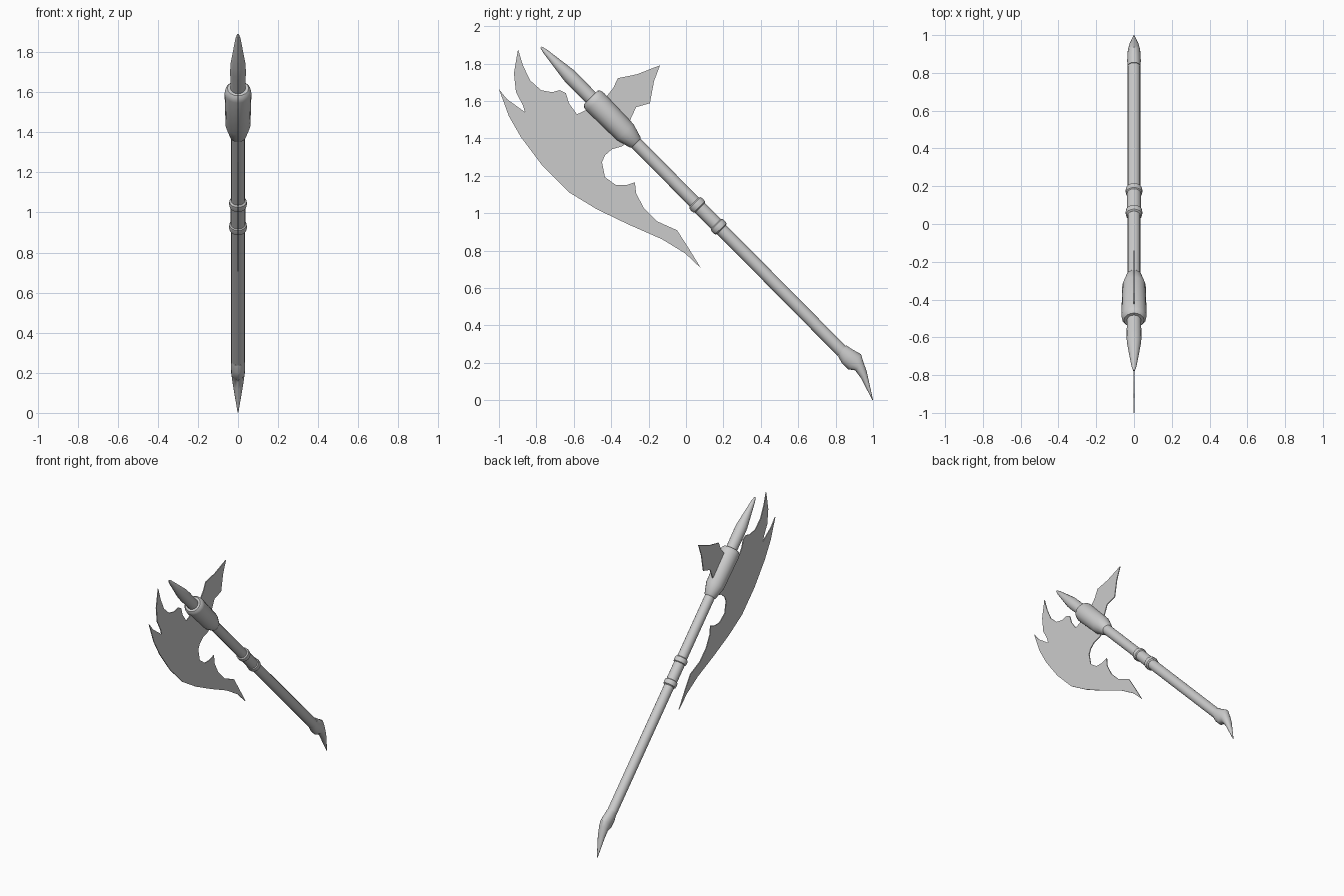
import bpy, bmesh, math
from mathutils import Vector

if "Cube" in bpy.data.objects:
    bpy.data.objects.remove(bpy.data.objects["Cube"])

TIP = Vector((0, -0.775, 1.888))            # spike tip, start of the tilted axis
AXIS = Vector((0, 1.611, -1.628)).normalized()
SIDE = Vector((0, -AXIS.z, AXIS.y))         # in-plane direction square to the axis
X = Vector((1, 0, 0))
SIDES = 16


def finish(name, bm, angle=None):
    bmesh.ops.recalc_face_normals(bm, faces=bm.faces)
    mesh = bpy.data.meshes.new(name)
    bm.to_mesh(mesh)
    bm.free()
    obj = bpy.data.objects.new(name, mesh)
    bpy.context.collection.objects.link(obj)
    if angle:
        bpy.ops.object.select_all(action='DESELECT')
        obj.select_set(True)
        bpy.context.view_layer.objects.active = obj
        bpy.ops.object.shade_smooth_by_angle(angle=math.radians(angle))
    return obj


def loft(name, sections):
    """Skin capped ellipses given as (centre, half vector, x radius)."""
    bm = bmesh.new()
    rings = []
    for c, h, rx in sections:
        rings.append([bm.verts.new(c + h * math.cos(a) + X * rx * math.sin(a))
                      for a in (2 * math.pi * i / SIDES for i in range(SIDES))])
    for a, b in zip(rings, rings[1:]):
        for i in range(SIDES):
            j = (i + 1) % SIDES
            bm.faces.new((a[i], a[j], b[j], b[i]))
    bm.faces.new(rings[0])
    bm.faces.new(rings[-1])
    return finish(name, bm, 35)


def turned(name, profile):
    """Round part on the axis; profile is (distance from tip, radius)."""
    return loft(name, [(TIP + AXIS * s, SIDE * r, r) for s, r in profile])


def plate(name, outline, thick=0.006):
    """Thin flat plate in the x = 0 plane."""
    bm = bmesh.new()
    face = bm.faces.new([bm.verts.new((-thick / 2, y, z)) for y, z in outline])
    ext = bmesh.ops.extrude_face_region(bm, geom=[face])
    moved = [v for v in ext['geom'] if isinstance(v, bmesh.types.BMVert)]
    bmesh.ops.translate(bm, verts=moved, vec=(thick, 0, 0))
    bmesh.ops.triangulate(bm, faces=[f for f in bm.faces if len(f.verts) > 4])
    return finish(name, bm)


# Shaft, top spike and head socket
turned("shaft", [(0.6, 0.034), (2.29, 0.034)])
turned("top_spike", [(0, 0.005), (0.03, 0.013), (0.21, 0.038), (0.26, 0.039), (0.45, 0.037)])
turned("head_socket", [(0.378, 0.036), (0.378, 0.053), (0.392, 0.064), (0.415, 0.067),
                       (0.64, 0.062), (0.715, 0.040), (0.722, 0.034)])

# Grip sleeve with a collar at each end
turned("grip_sleeve", [(1.18, 0.037), (1.36, 0.037)])
for i, s in enumerate((1.187, 1.350)):
    turned(f"collar_{i + 1}", [(s - 0.022, 0.035), (s - 0.016, 0.043), (s, 0.045),
                               (s + 0.016, 0.043), (s + 0.022, 0.035)])

# Bent pommel spike: lower edge, upper edge, x radius
pommel = [((0.813, 0.235), (0.856, 0.294), 0.034),
          ((0.834, 0.198), (0.888, 0.273), 0.036),
          ((0.866, 0.166), (0.936, 0.246), 0.035),
          ((0.904, 0.160), (0.947, 0.209), 0.032),
          ((0.936, 0.118), (0.966, 0.155), 0.025),
          ((0.996, 0.001), (1.000, 0.002), 0.002)]
sections = []
for lo, hi, rx in pommel:
    lo, hi = Vector((0, *lo)), Vector((0, *hi))
    sections.append(((lo + hi) / 2, (hi - lo) / 2, rx))
loft("pommel_spike", sections)

# Large crescent blade
plate("axe_blade", [
    (-.898, 1.877), (-.872, 1.791), (-.834, 1.711), (-.775, 1.658), (-.717, 1.647),
    (-.674, 1.658), (-.642, 1.642), (-.626, 1.588), (-.583, 1.529), (-.535, 1.551),
    (-.46, 1.567), (-.289, 1.396), (-.342, 1.358), (-.396, 1.342), (-.433, 1.31),
    (-.449, 1.273), (-.433, 1.193), (-.374, 1.15), (-.321, 1.15), (-.273, 1.166),
    (-.267, 1.107), (-.225, 1.027), (-.155, .957), (-.048, .909), (.011, .818),
    (.08, .706), (-.005, .786), (-.128, .861), (-.31, .941), (-.476, 1.021),
    (-.626, 1.112), (-.765, 1.251), (-.882, 1.406), (-.947, 1.519), (-1, 1.663),
    (-.957, 1.61), (-.904, 1.572), (-.861, 1.54), (-.872, 1.578), (-.909, 1.647),
    (-.92, 1.749)])

# Small rear fin
plate("rear_fin", [
    (-.46, 1.572), (-.428, 1.62), (-.39, 1.668), (-.364, 1.722), (-.262, 1.743),
    (-.139, 1.791), (-.171, 1.706), (-.193, 1.588), (-.267, 1.567), (-.299, 1.497),
    (-.364, 1.476)])
